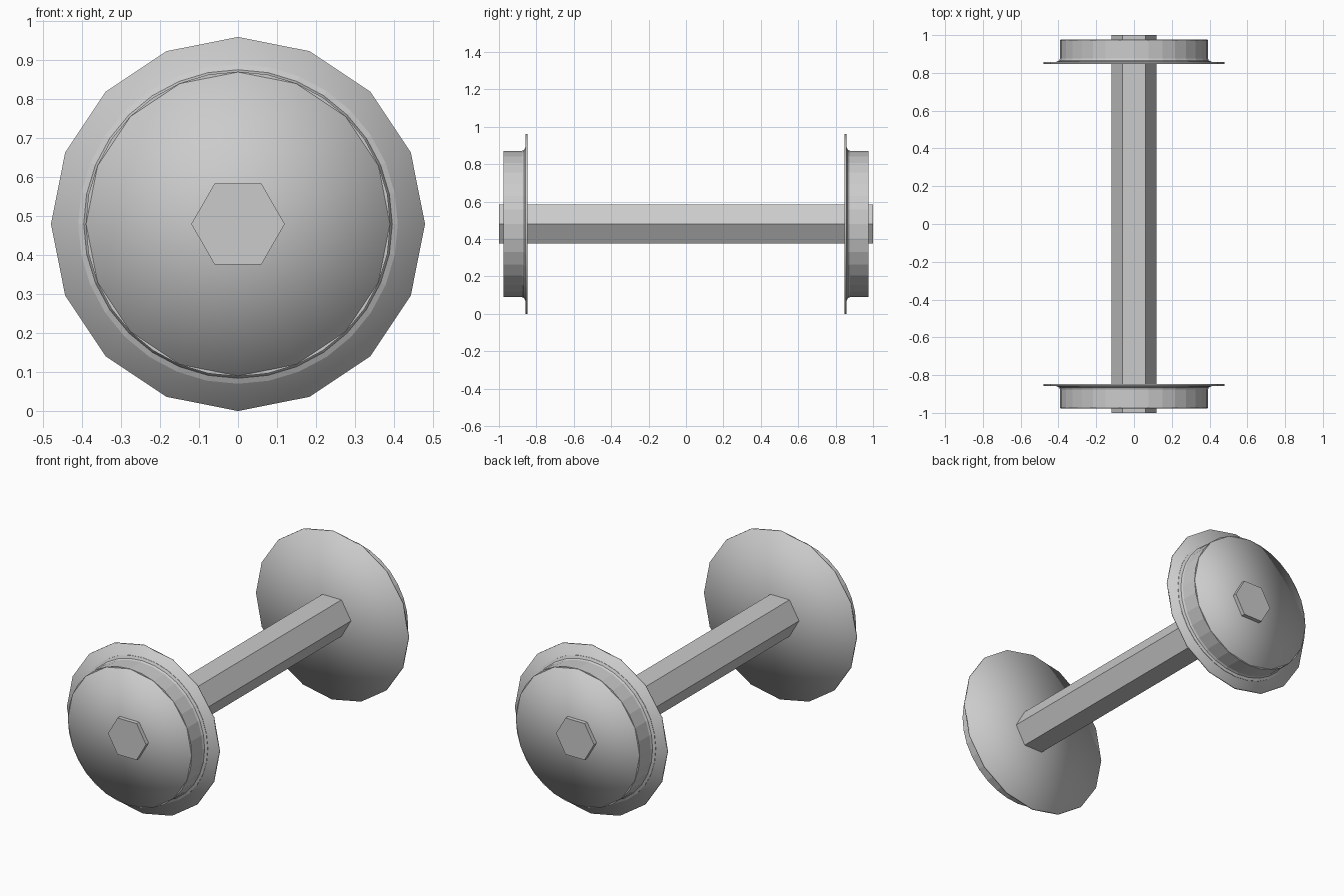
import bpy, bmesh, math

if "Cube" in bpy.data.objects:
    bpy.data.objects.remove(bpy.data.objects["Cube"])

CZ = 0.48  # axle height

steel = bpy.data.materials.new("steel grey")
steel.diffuse_color = (0.6, 0.6, 0.6, 1)
steel.use_nodes = True
steel.node_tree.nodes["Principled BSDF"].inputs["Base Color"].default_value = steel.diffuse_color


def lathe(name, profile, sides, smooth=False):
    """Revolve (radius, y) points about the axle line; both ends close to a centre point."""
    bm = bmesh.new()
    rings = []
    for r, y in profile:
        ring = []
        for i in range(sides):
            a = 2 * math.pi * i / sides
            ring.append(bm.verts.new((r * math.cos(a), y, CZ + r * math.sin(a))))
        rings.append(ring)
    for r0, r1 in zip(rings, rings[1:]):
        for i in range(sides):
            j = (i + 1) % sides
            bm.faces.new((r0[i], r0[j], r1[j], r1[i]))
    for ring, (r, y) in ((rings[0], profile[0]), (rings[-1], profile[-1])):
        c = bm.verts.new((0, y, CZ))
        for i in range(sides):
            bm.faces.new((c, ring[i], ring[(i + 1) % sides]))
    bmesh.ops.recalc_face_normals(bm, faces=bm.faces)
    for f in bm.faces:
        f.smooth = smooth
    me = bpy.data.meshes.new(name)
    bm.to_mesh(me)
    bm.free()
    me.materials.append(steel)
    ob = bpy.data.objects.new(name, me)
    bpy.context.collection.objects.link(ob)
    return ob


# hexagonal axle
lathe("axle", [(0.12, -1.0), (0.12, 1.0)], 6)

for side, s in (("front", -1), ("back", 1)):
    # thin coarse flange on the inner side, smooth shaded
    lathe(side + "_flange", [(0.48, s * 0.847), (0.48, s * 0.857)], 16, True)
    # finer tread with a small fillet into the flange
    lathe(side + "_tread", [(0.41, s * 0.855), (0.41, s * 0.859), (0.396, s * 0.866),
                            (0.391, s * 0.877), (0.391, s * 0.975)], 32)
    # coarse wheel disc covering the outer face, smooth shaded
    lathe(side + "_wheel_disc", [(0.39, s * 0.87), (0.39, s * 0.977)], 16, True)
